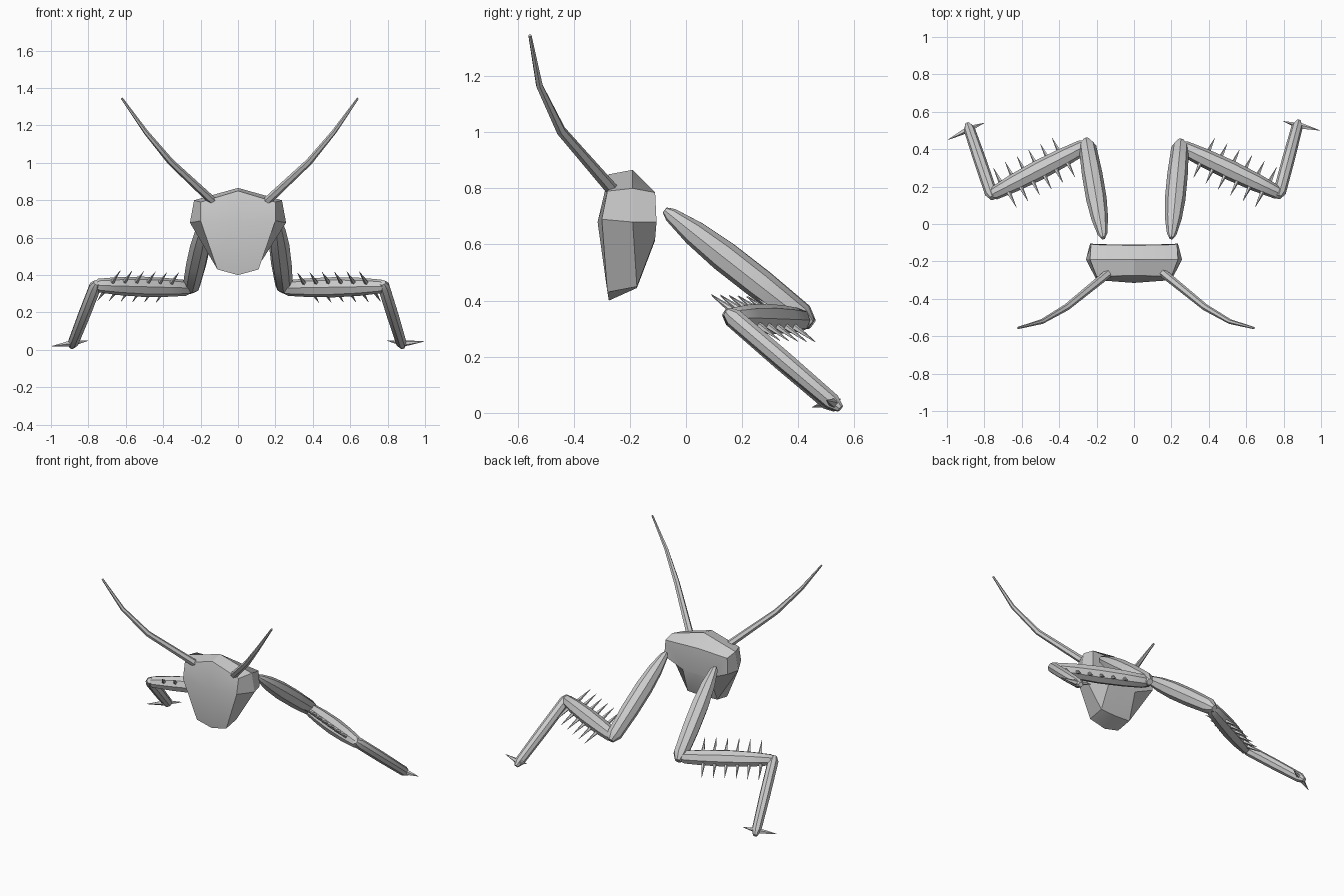
import bpy, bmesh, math
from mathutils import Vector

if "Cube" in bpy.data.objects:
    bpy.data.objects.remove(bpy.data.objects["Cube"])


def finish(name, bm, angle=35):
    bmesh.ops.recalc_face_normals(bm, faces=bm.faces)
    me = bpy.data.meshes.new(name)
    bm.to_mesh(me)
    bm.free()
    ob = bpy.data.objects.new(name, me)
    bpy.context.collection.objects.link(ob)
    bpy.ops.object.select_all(action='DESELECT')
    ob.select_set(True)
    bpy.context.view_layer.objects.active = ob
    bpy.ops.object.shade_smooth_by_angle(angle=math.radians(angle))
    return ob


def bridge(bm, rings):
    for a, b in zip(rings, rings[1:]):
        n = len(a)
        for i in range(n):
            j = (i + 1) % n
            bm.faces.new((a[i], a[j], b[j], b[i]))


def tube(bm, pts, radii, sides=6):
    """Loft polygon rings along a path."""
    pts = [Vector(p) for p in pts]
    rings = []
    for k, (p, r) in enumerate(zip(pts, radii)):
        d = pts[min(k + 1, len(pts) - 1)] - pts[max(k - 1, 0)]
        q = d.to_track_quat('Z', 'Y')
        rings.append([bm.verts.new(p + q @ Vector((r * math.cos(a), r * math.sin(a), 0)))
                      for a in (2 * math.pi * i / sides for i in range(sides))])
    bridge(bm, rings)
    bm.faces.new(rings[0])
    bm.faces.new(rings[-1])


def limb(name, a, b, profile, sides=8):
    a, b = Vector(a), Vector(b)
    bm = bmesh.new()
    tube(bm, [a.lerp(b, t) for t, r in profile], [r for t, r in profile], sides)
    return finish(name, bm)


# Head: three half rings (x, y, z) mirrored, lofted front to back
half_rings = [
    [(0, -.275, .85), (.20, -.28, .79), (.20, -.30, .69), (.11, -.28, .43), (0, -.275, .40)],
    [(0, -.19, .866), (.235, -.19, .80), (.257, -.19, .68), (.11, -.175, .45), (0, -.175, .445)],
    [(0, -.115, .79), (.23, -.11, .785), (.235, -.105, .68), (.10, -.11, .62), (0, -.11, .615)],
]
bm = bmesh.new()
rings = []
for h in half_rings:
    pts = h + [(-x, y, z) for x, y, z in reversed(h[1:-1])]
    rings.append([bm.verts.new(p) for p in pts])
bridge(bm, rings)
bm.faces.new(rings[-1])
nose = bm.verts.new((0, -.315, .68))
for i in range(8):
    bm.faces.new((rings[0][i], rings[0][(i + 1) % 8], nose))
finish("head", bm, 30)

FEMUR = [(0, .012), (.04, .026), (.2, .045), (.4, .055), (.65, .055), (.93, .047), (1, .02)]
TIBIA = [(0, .025), (.06, .042), (.25, .05), (.5, .054), (.75, .048), (.95, .036), (1, .015)]
SHIN = [(0, .018), (.06, .034), (.5, .034), (.93, .03), (1, .014)]

# Joint positions, slightly different on each side
sides = {
    "left": dict(s=-1, hip=(-.165, -.075, .722), knee=(-.255, .45, .315), k2=(-.245, .425, .33),
                 elbow=(-.775, .15, .345), e2=(-.755, .14, .36), foot=(-.89, .535, .015),
                 claws=[(-.995, .45, .02), (-.80, .54, .05)], fc=(-.89, .505, .035), dx=.02),
    "right": dict(s=1, hip=(.20, -.075, .722), knee=(.25, .445, .315), k2=(.235, .42, .33),
                  elbow=(.795, .155, .34), e2=(.772, .145, .36), foot=(.88, .55, .015),
                  claws=[(.797, .55, .05), (.995, .50, .045)], fc=(.885, .525, .035), dx=0),
}

for side, p in sides.items():
    s = p["s"]
    # Leg segments
    limb(side + "_upper_leg", p["hip"], p["knee"], FEMUR)
    limb(side + "_middle_leg", p["k2"], p["elbow"], TIBIA)
    limb(side + "_lower_leg", p["e2"], p["foot"], SHIN)

    # Two rows of spines on the middle leg
    a, b = Vector(p["k2"]), Vector(p["elbow"])
    ax = (b - a).normalized()
    perp = Vector((ax.y * s, -ax.x * s, 0)).normalized()
    d = (perp * .83 + Vector((0, 0, .55))).normalized()
    bm = bmesh.new()
    for row in (1, -1):
        for i in range(6):
            c = a.lerp(b, .24 + i * .118 + (.02 if row < 0 else 0))
            tube(bm, [c + d * row * .035, c + d * row * .145], [.013, .001], 5)
    finish(side + "_spines", bm)

    # Foot claws
    bm = bmesh.new()
    for tip in p["claws"]:
        tube(bm, [p["fc"], tip], [.018, .001], 5)
    finish(side + "_claws", bm)

    # Antenna
    path = [(.15, -.258, .79), (.38, -.445, 1.005), (.513, -.522, 1.165), (.641, -.556, 1.345)]
    bm = bmesh.new()
    tube(bm, [(s * (x - p["dx"]), y, z) for x, y, z in path], [.023, .018, .013, .006])
    finish(side + "_antenna", bm)
